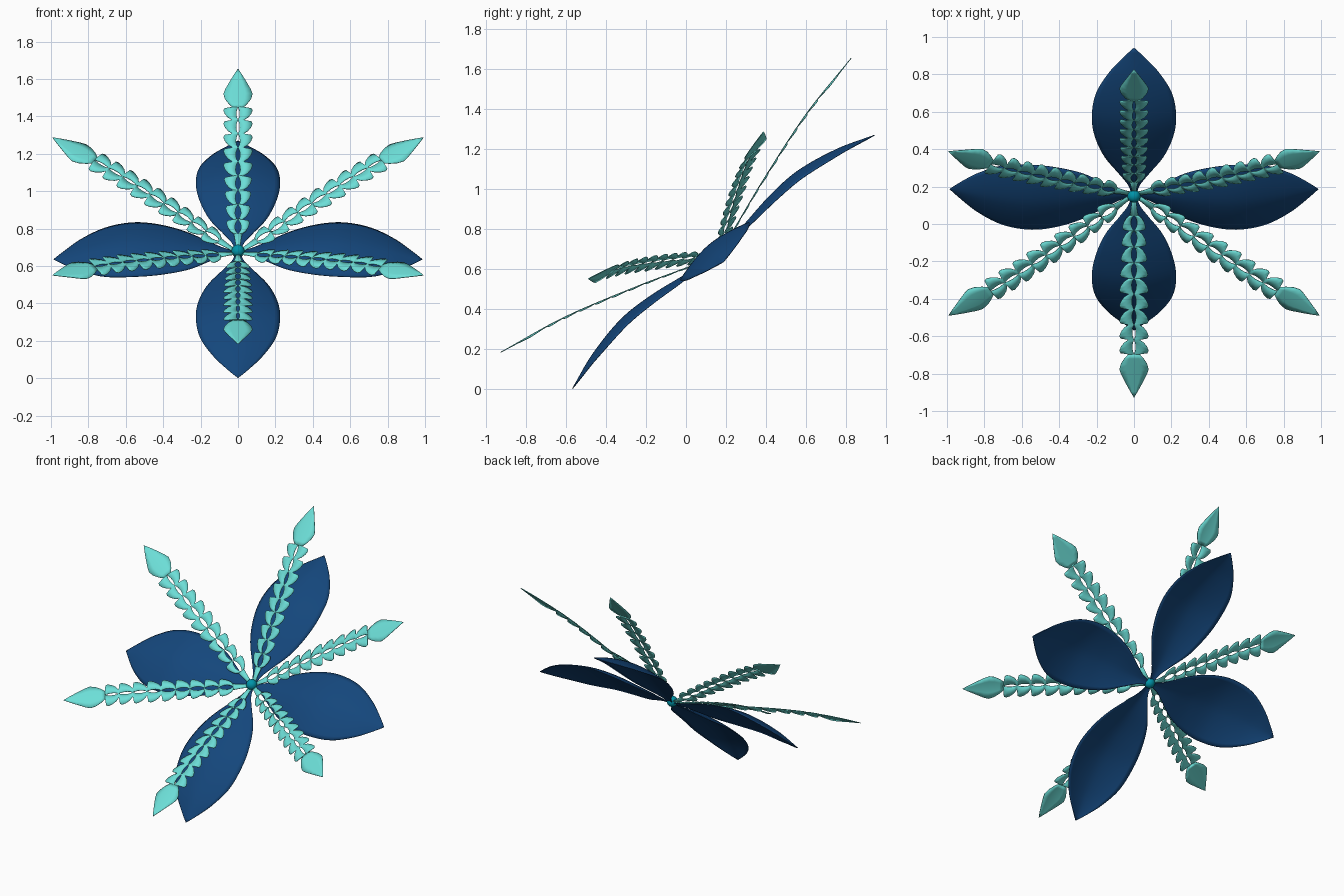
import bpy, bmesh, math
from mathutils import Matrix, Vector

if "Cube" in bpy.data.objects:
    bpy.data.objects.remove(bpy.data.objects["Cube"])

# Whole flower is modelled facing +z, then tipped 40 degrees about its centre
TILT = Matrix.Translation((0, 0.15, 0.68)) @ Matrix.Rotation(math.radians(40), 4, 'X')


def material(name, rgb):
    m = bpy.data.materials.new(name)
    m.diffuse_color = (*rgb, 1)
    m.use_nodes = True
    m.node_tree.nodes["Principled BSDF"].inputs["Base Color"].default_value = m.diffuse_color
    return m


NAVY = material("navy", (0.007, 0.062, 0.20))
AQUA = material("aqua", (0.15, 0.73, 0.68))
TEAL = material("teal", (0.0, 0.30, 0.40))


def curve(points, x):
    """Smooth (Catmull-Rom style) interpolation through (x, y) points."""
    n = len(points)
    i = 0
    while i < n - 2 and x > points[i + 1][0]:
        i += 1

    def slope(k):
        a, b = points[max(k - 1, 0)], points[min(k + 1, n - 1)]
        return (b[1] - a[1]) / (b[0] - a[0])
    (x0, y0), (x1, y1) = points[i], points[i + 1]
    h = x1 - x0
    t = (x - x0) / h
    return ((2*t**3 - 3*t**2 + 1) * y0 + (t**3 - 2*t**2 + t) * h * slope(i)
            + (3*t**2 - 2*t**3) * y1 + (t**3 - t**2) * h * slope(i + 1))


def add_grid(bm, rows):
    """Skin a list of equal-length point rows with quads."""
    vs = [[bm.verts.new(p) for p in row] for row in rows]
    for a, b in zip(vs, vs[1:]):
        for j in range(len(a) - 1):
            bm.faces.new((a[j], b[j], b[j + 1], a[j + 1]))


def finish(bm, name, mat, angle, thickness):
    bmesh.ops.remove_doubles(bm, verts=bm.verts, dist=0.0004)
    bmesh.ops.recalc_face_normals(bm, faces=bm.faces)
    bm.normal_update()
    if sum(f.normal.z for f in bm.faces) < 0:
        bmesh.ops.reverse_faces(bm, faces=bm.faces)
    me = bpy.data.meshes.new(name)
    bm.to_mesh(me)
    bm.free()
    me.materials.append(mat)
    ob = bpy.data.objects.new(name, me)
    bpy.context.collection.objects.link(ob)
    ob.matrix_world = TILT @ Matrix.Rotation(angle, 4, 'Z')
    if thickness:
        mod = ob.modifiers.new("thickness", 'SOLIDIFY')
        mod.thickness = thickness
        mod.offset = 0
    bpy.context.view_layer.objects.active = ob
    ob.select_set(True)
    bpy.ops.object.shade_smooth_by_angle(angle=math.radians(40))
    ob.select_set(False)
    return ob


# Petals: broad arched blades with drooping edges
PETAL_WIDTH = [(0, 0.012), (0.07, 0.03), (0.14, 0.072), (0.27, 0.155), (0.42, 0.208),
               (0.56, 0.225), (0.71, 0.203), (0.84, 0.132), (0.93, 0.055), (0.985, 0.001)]
PETAL_RISE = [(0, -0.012), (0.2, 0.018), (0.4, 0.047), (0.58, 0.051), (0.8, 0.008), (0.985, -0.058)]


def petal(name, angle):
    bm = bmesh.new()
    rows = []
    for i in range(37):
        r = 0.985 * i / 36
        w, z = curve(PETAL_WIDTH, r), curve(PETAL_RISE, r)
        row = []
        for j in range(17):
            s = j / 8 - 1
            row.append((r, s * w, z - 0.19 * w * abs(s) ** 1.7))
        rows.append(row)
    add_grid(bm, rows)
    finish(bm, name, NAVY, angle, 0.004)


# Fronds: paired leaflets around lens-shaped gaps, ending in an arrowhead
FROND_RISE = [(0, -0.012), (0.16, 0.039), (0.4, 0.123), (0.79, 0.242), (1.145, 0.312)]
LEAFLET = [(0, 0.0, 0.028), (0.15, 0.010, 0.052), (0.4, 0.017, 0.070),
           (0.7, 0.014, 0.078), (0.93, 0.004, 0.071), (1.0, 0.0, 0.028)]
ARROW = [(0.885, 0.03), (0.91, 0.05), (0.945, 0.07), (0.98, 0.078), (1.01, 0.068),
         (1.06, 0.044), (1.11, 0.019), (1.145, 0.0)]


def frond(name, angle, pairs=9, start=0.115, end=0.885):
    bm = bmesh.new()

    def point(r, y):
        return (r, y, curve(FROND_RISE, r) - 1.2 * y * y)

    step = (end - start) / pairs
    for side in (-1, 1):
        # slim stem at the centre
        add_grid(bm, [[point(r, 0), point(r, side * y)]
                      for r, y in ((0.0, 0.012), (0.06, 0.014), (start, 0.022))])
        for k in range(pairs):
            f = k / (pairs - 1)
            gap, width = 1.0 - 0.5 * f, 0.8 + 0.2 * min(1, 2 * f)
            rows = []
            for t, inner, outer in LEAFLET:
                a, b = inner * gap, outer * width
                rows.append([point(start + step * (k + t + 0.12 * q * math.sin(math.pi * t)),
                                   side * (a + (b - a) * q)) for q in (0, 0.5, 1)])
            add_grid(bm, rows)
        add_grid(bm, [[point(r, side * y * q) for q in (0, 0.5, 1)] for r, y in ARROW])
    bmesh.ops.dissolve_degenerate(bm, dist=0.0002, edges=bm.edges)
    finish(bm, name, AQUA, angle, 0.004)


for n in range(4):
    petal(f"petal_{n + 1}", n * math.pi / 2)
for n in range(6):
    frond(f"frond_{n + 1}", math.pi / 6 + n * math.pi / 3)

# Centre bead
bead = bmesh.new()
bmesh.ops.create_uvsphere(bead, u_segments=24, v_segments=16, radius=0.035)
finish(bead, "centre_bead", TEAL, 0, 0)
